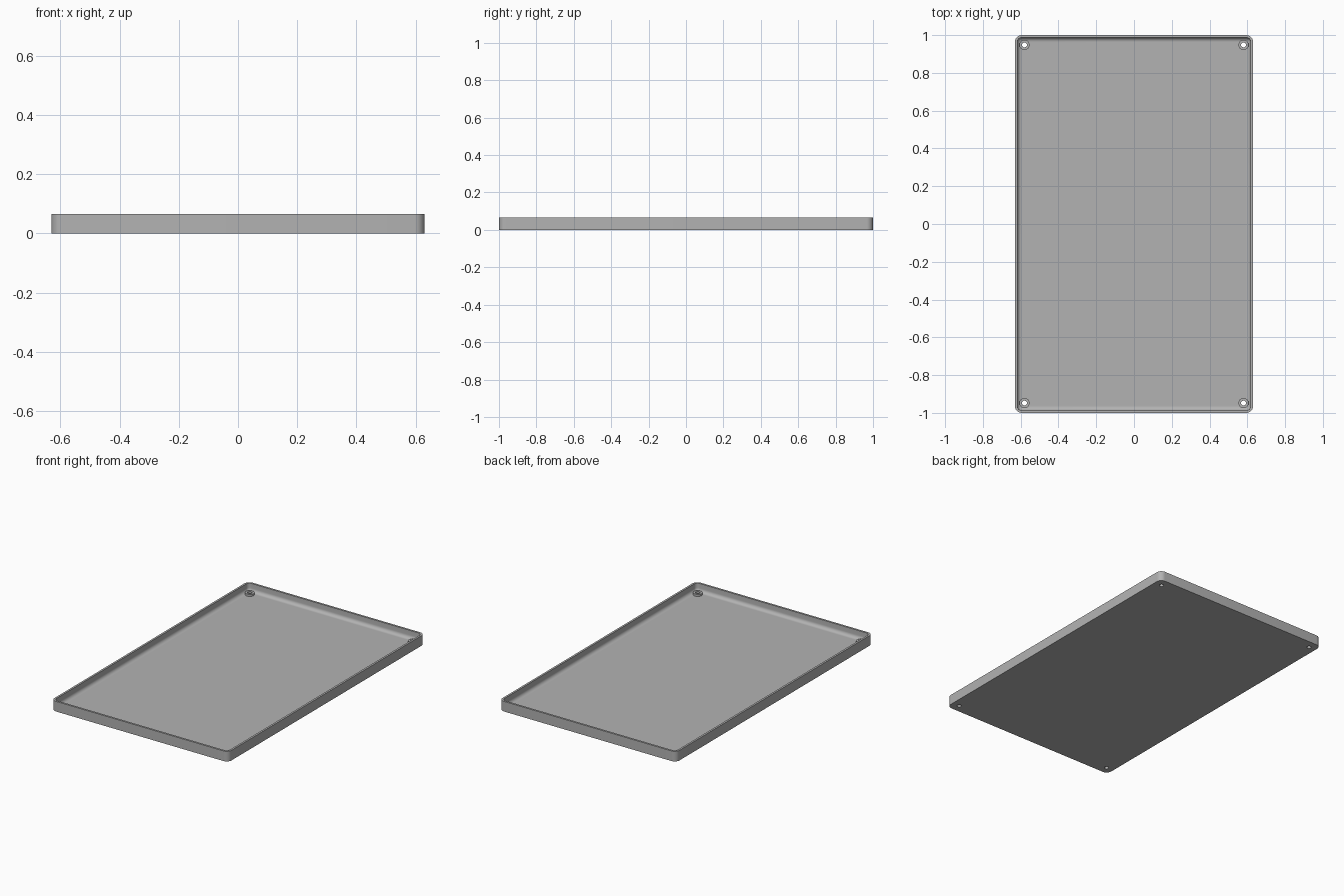
import bpy
import bmesh
from math import cos, sin, pi

HALF_X, HALF_Y, HEIGHT = 0.63, 1.0, 0.065
CORNER, WALL, FLOOR, FILLET = 0.035, 0.013, 0.013, 0.022
BOSS_X, BOSS_Y, BOSS_TOP = 0.58, 0.948, 0.026
BOSS_R, HOLE_R = 0.027, 0.013

if "Cube" in bpy.data.objects:
    bpy.data.objects.remove(bpy.data.objects["Cube"])

grey = bpy.data.materials.new("grey_plastic")
grey.use_nodes = True
colour = (0.45, 0.45, 0.45, 1)
grey.diffuse_color = colour
grey.node_tree.nodes["Principled BSDF"].inputs["Base Color"].default_value = colour


def rounded_ring(bm, inset, z, steps=8):
    """Loop of vertices around a rounded rectangle."""
    r = max(CORNER - inset, 0.004)
    cx, cy = HALF_X - inset - r, HALF_Y - inset - r
    ring = []
    for q, (sx, sy) in enumerate([(1, 1), (-1, 1), (-1, -1), (1, -1)]):
        for i in range(steps + 1):
            a = (q + i / steps) * pi / 2
            ring.append(bm.verts.new((sx * cx + r * cos(a), sy * cy + r * sin(a), z)))
    return ring


def circle_ring(bm, x, y, r, z, n=32):
    return [bm.verts.new((x + r * cos(2 * pi * i / n), y + r * sin(2 * pi * i / n), z))
            for i in range(n)]


def loft(bm, rings):
    for a, b in zip(rings, rings[1:]):
        for i in range(len(a)):
            j = (i + 1) % len(a)
            bm.faces.new((a[i], a[j], b[j], b[i]))


def finish(bm, name):
    bmesh.ops.recalc_face_normals(bm, faces=bm.faces)
    mesh = bpy.data.meshes.new(name)
    bm.to_mesh(mesh)
    bm.free()
    obj = bpy.data.objects.new(name, mesh)
    bpy.context.collection.objects.link(obj)
    mesh.materials.append(grey)
    return obj


def smooth(obj):
    bpy.ops.object.select_all(action="DESELECT")
    obj.select_set(True)
    bpy.context.view_layer.objects.active = obj
    bpy.ops.object.shade_smooth_by_angle(angle=0.6)


# Tray shell: outer wall, rim, inner wall and the fillet down to the floor
bm = bmesh.new()
profile = [(0, 0), (0, HEIGHT), (WALL, HEIGHT)]
for k in range(7):
    a = k / 6 * pi / 2
    profile.append((WALL + FILLET * (1 - cos(a)), FLOOR + FILLET * (1 - sin(a))))
rings = [rounded_ring(bm, inset, z) for inset, z in profile]
loft(bm, rings)
bm.faces.new(rings[0])
bm.faces.new(rings[-1])
tray = finish(bm, "tray")

# Screw holes through the floor
bm = bmesh.new()
corners = [(sx * BOSS_X, sy * BOSS_Y) for sx in (-1, 1) for sy in (-1, 1)]
for x, y in corners:
    rings = [circle_ring(bm, x, y, HOLE_R, z) for z in (-0.02, 0.05)]
    loft(bm, rings)
    for ring in rings:
        bm.faces.new(ring)
cutter = finish(bm, "screw_hole_cutter")
cutter.hide_render = True
cutter.hide_viewport = True
cut = tray.modifiers.new("screw_holes", "BOOLEAN")
cut.operation = "DIFFERENCE"
cut.solver = "EXACT"
cut.object = cutter
bpy.context.view_layer.objects.active = tray
bpy.ops.object.modifier_apply(modifier=cut.name)
bpy.data.objects.remove(cutter)
smooth(tray)

# Raised ring around each screw hole
bm = bmesh.new()
for x, y in corners:
    tube = [(HOLE_R, FLOOR), (HOLE_R, BOSS_TOP), (BOSS_R, BOSS_TOP), (BOSS_R, FLOOR - 0.002)]
    loft(bm, [circle_ring(bm, x, y, r, z) for r, z in tube])
smooth(finish(bm, "screw_bosses"))
